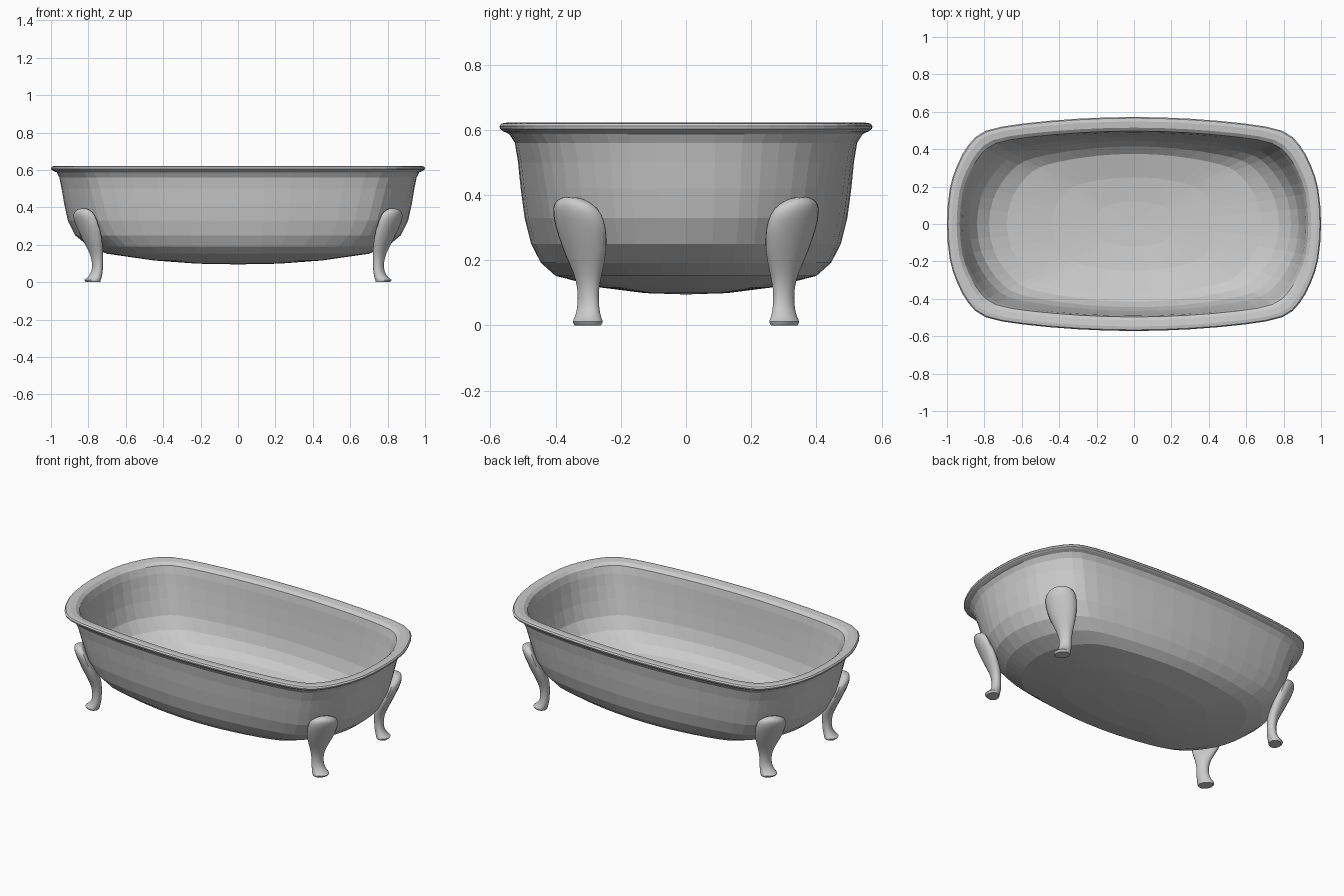
import bpy, math
from mathutils import Vector

if "Cube" in bpy.data.objects:
    bpy.data.objects.remove(bpy.data.objects["Cube"])


def spline(pts, sub, closed=False):
    """Catmull-Rom interpolation through a list of tuples."""
    pts = [Vector(p) for p in pts]
    n = len(pts)
    out = []
    for i in range(n if closed else n - 1):
        if closed:
            a, b, c, d = (pts[(i + k) % n] for k in (-1, 0, 1, 2))
        else:
            a, b, c, d = (pts[min(max(i + k, 0), n - 1)] for k in (-1, 0, 1, 2))
        for s in range(sub):
            t = s / sub
            out.append(b + (c - a) * (t / 2) + (2 * a - 5 * b + 4 * c - d) * (t * t / 2)
                       + (3 * b - a - 3 * c + d) * (t ** 3 / 2))
    if not closed:
        out.append(pts[-1])
    return out


def loft(name, rings, start, end):
    """Skin equal-sized closed rings, closing both ends with a fan."""
    n = len(rings[0])
    verts = [p for r in rings for p in r] + [start, end]
    faces = []
    for j in range(len(rings) - 1):
        for i in range(n):
            k = (i + 1) % n
            faces.append((j * n + i, j * n + k, (j + 1) * n + k, (j + 1) * n + i))
    last = (len(rings) - 1) * n
    s = len(verts) - 2
    for i in range(n):
        k = (i + 1) % n
        faces.append((s, k, i))
        faces.append((s + 1, last + i, last + k))
    mesh = bpy.data.meshes.new(name)
    mesh.from_pydata(verts, [], faces)
    mesh.update()
    obj = bpy.data.objects.new(name, mesh)
    bpy.context.collection.objects.link(obj)
    return obj


# Tub plan: a rounded rectangle with bowed sides, normalised to +-1
quarter = [(1, 0), (.985, .33), (.945, .55), (.885, .74), (.795, .87), (.6, .937), (.3, .984), (0, 1)]
half = quarter + [(-x, y) for x, y in quarter[-2::-1]]
outline = spline(half + [(x, -y) for x, y in half[-2:0:-1]], 2, closed=True)

# Tub profile: half length, half width, height, roundness of plan
profile = [
    (.22, .125, .099, .5), (.45, .26, .116, .5), (.70, .40, .152, .45),
    (.80, .445, .192, .4), (.87, .475, .25, .33), (.91, .495, .33, .25),
    (.93, .507, .42, .18), (.943, .515, .50, .1), (.955, .525, .56, .03),
    (.97, .542, .587, 0), (.988, .56, .595, 0), (.998, .570, .602, 0),
    (1.0, .572, .611, 0), (.994, .566, .619, 0), (.975, .548, .622, 0),
    (.948, .515, .618, 0), (.932, .497, .603, .02), (.92, .49, .56, .05),
    (.912, .485, .50, .1), (.90, .477, .42, .18), (.88, .465, .33, .25),
    (.84, .445, .26, .33), (.775, .415, .208, .4), (.68, .375, .172, .45),
    (.44, .25, .138, .5), (.21, .12, .122, .5)]
rings = []
for a, b, z, k in profile:
    ring = []
    for p in outline:
        q = p.lerp(p.normalized(), k)
        ring.append((q.x * a, q.y * b, z))
    rings.append(ring)
loft("tub_shell", rings, (0, 0, .095), (0, 0, .118))

# Legs: centre x, centre y, height, half width, front depth, back depth
leg = [
    (.772, .300, .000, .043, .038, .032), (.774, .300, .012, .048, .046, .036),
    (.765, .300, .026, .043, .036, .032), (.754, .300, .060, .036, .026, .028),
    (.752, .300, .110, .036, .027, .028), (.757, .301, .160, .048, .035, .030),
    (.775, .309, .230, .074, .048, .030), (.797, .321, .300, .088, .055, .024),
    (.815, .331, .350, .084, .054, .016), (.827, .337, .378, .062, .042, .012),
    (.832, .341, .391, .030, .024, .008)]
turn = math.radians(33)
c, s = math.cos(turn), math.sin(turn)
rings = []
for x, y, z, w, front, back in spline(leg, 2):
    ring = []
    for i in range(20):
        t = math.tau * i / 20
        u = math.cos(t) * (front if math.cos(t) > 0 else back)
        v = math.sin(t) * w
        # The shoulder leans up towards the long side
        lean = .12 * v * min(1, max(0, (z - .2) / .15))
        ring.append((x + u * c - v * s, y + u * s + v * c, z + lean))
    rings.append(ring)
legs = loft("claw_legs", rings, (.772, .30, 0), (.833, .342, .394))
mirror = legs.modifiers.new("four_corners", 'MIRROR')
mirror.use_axis = (True, True, False)
mirror.use_mirror_merge = False

# Smooth legs, gently faceted tub
bpy.ops.object.select_all(action='DESELECT')
legs.select_set(True)
bpy.context.view_layer.objects.active = legs
bpy.ops.object.shade_smooth_by_angle(angle=math.radians(40))
